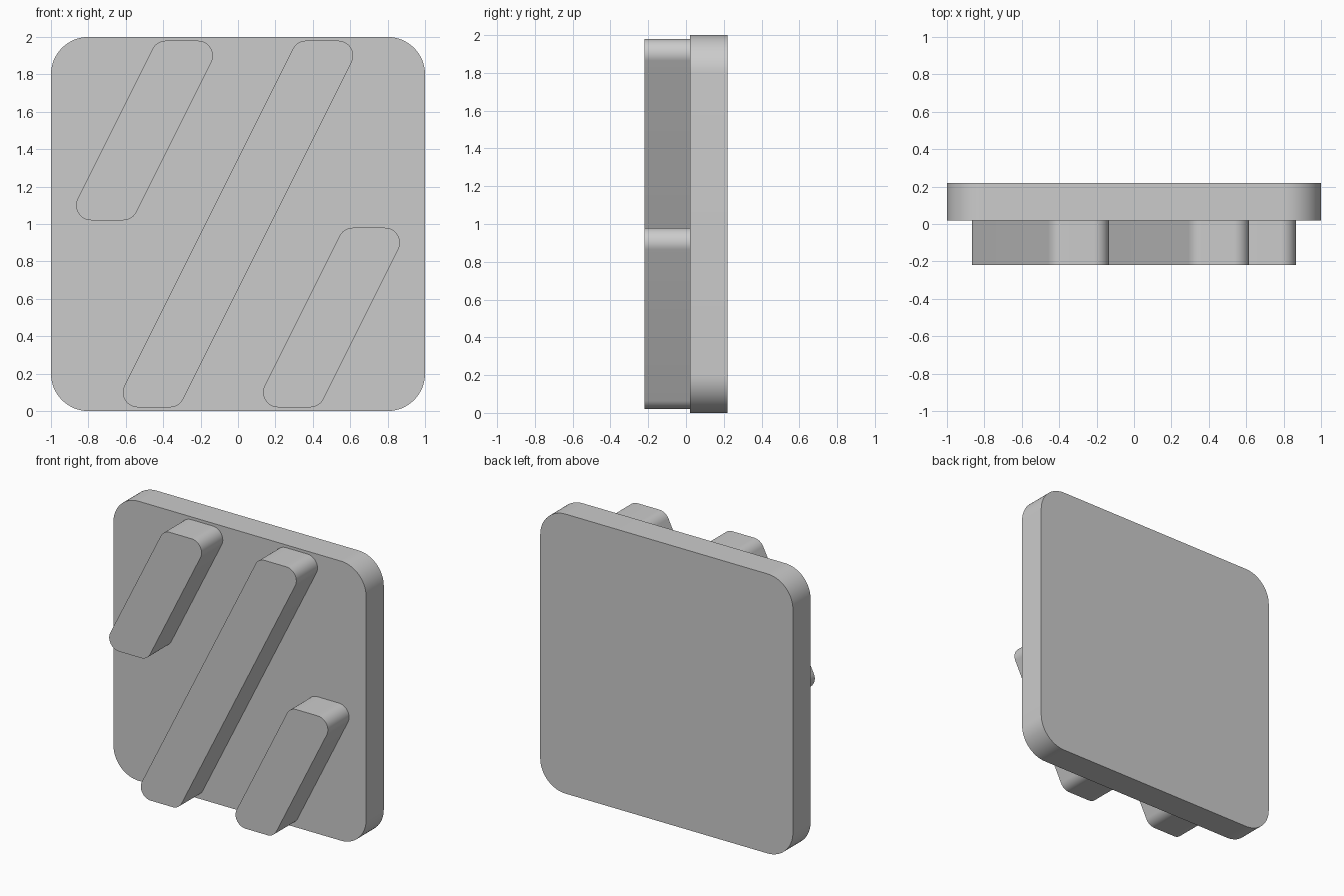
import bpy, bmesh, math
from mathutils import Vector

cube = bpy.data.objects.get("Cube")
if cube:
    bpy.data.objects.remove(cube, do_unlink=True)

grey = bpy.data.materials.new("plain_grey")
grey.use_nodes = True
color = (0.6, 0.6, 0.6, 1)
grey.diffuse_color = color
grey.node_tree.nodes["Principled BSDF"].inputs["Base Color"].default_value = color


def rounded(corners, radius, steps=16):
    """Round every corner of a convex counter-clockwise outline."""
    outline = []
    for i, corner in enumerate(corners):
        p = Vector(corner)
        a = (Vector(corners[i - 1]) - p).normalized()
        b = (Vector(corners[(i + 1) % len(corners)]) - p).normalized()
        half = a.angle(b) / 2
        center = p + (a + b).normalized() * radius / math.sin(half)
        turn = math.pi - 2 * half
        start = p + a * radius / math.tan(half) - center
        angle = math.atan2(start.y, start.x)
        for k in range(steps + 1):
            t = angle + turn * k / steps
            outline.append(center + radius * Vector((math.cos(t), math.sin(t))))
    return outline


def slab(name, corners, radius, front, back):
    """Extrude a rounded x-z outline from front to back along y."""
    bm = bmesh.new()
    face = bm.faces.new([bm.verts.new((p.x, front, p.y)) for p in rounded(corners, radius)])
    extruded = bmesh.ops.extrude_face_region(bm, geom=[face])["geom"]
    verts = [v for v in extruded if isinstance(v, bmesh.types.BMVert)]
    bmesh.ops.translate(bm, verts=verts, vec=(0, back - front, 0))
    bmesh.ops.recalc_face_normals(bm, faces=bm.faces)
    mesh = bpy.data.meshes.new(name)
    bm.to_mesh(mesh)
    bm.free()
    mesh.materials.append(grey)
    obj = bpy.data.objects.new(name, mesh)
    bpy.context.collection.objects.link(obj)
    bpy.ops.object.select_all(action="DESELECT")
    obj.select_set(True)
    bpy.context.view_layer.objects.active = obj
    bpy.ops.object.shade_smooth_by_angle(angle=math.radians(30))


def slanted_bar(name, x, z, half_height, half_width=0.175):
    """Raised bar leaning one across for every two up."""
    lean = half_height / 2
    corners = [(x - lean - half_width, z - half_height), (x - lean + half_width, z - half_height),
               (x + lean + half_width, z + half_height), (x + lean - half_width, z + half_height)]
    slab(name, corners, 0.08, -0.22, 0.03)


# Backing plate
slab("base_plate", [(-1, 0), (1, 0), (1, 2), (-1, 2)], 0.2, 0.02, 0.22)

# Diagonal raised bars
slanted_bar("center_bar", 0, 1, 0.98)
slanted_bar("upper_right_bar", -0.5, 1.5, 0.48)
slanted_bar("lower_left_bar", 0.5, 0.5, 0.48)
